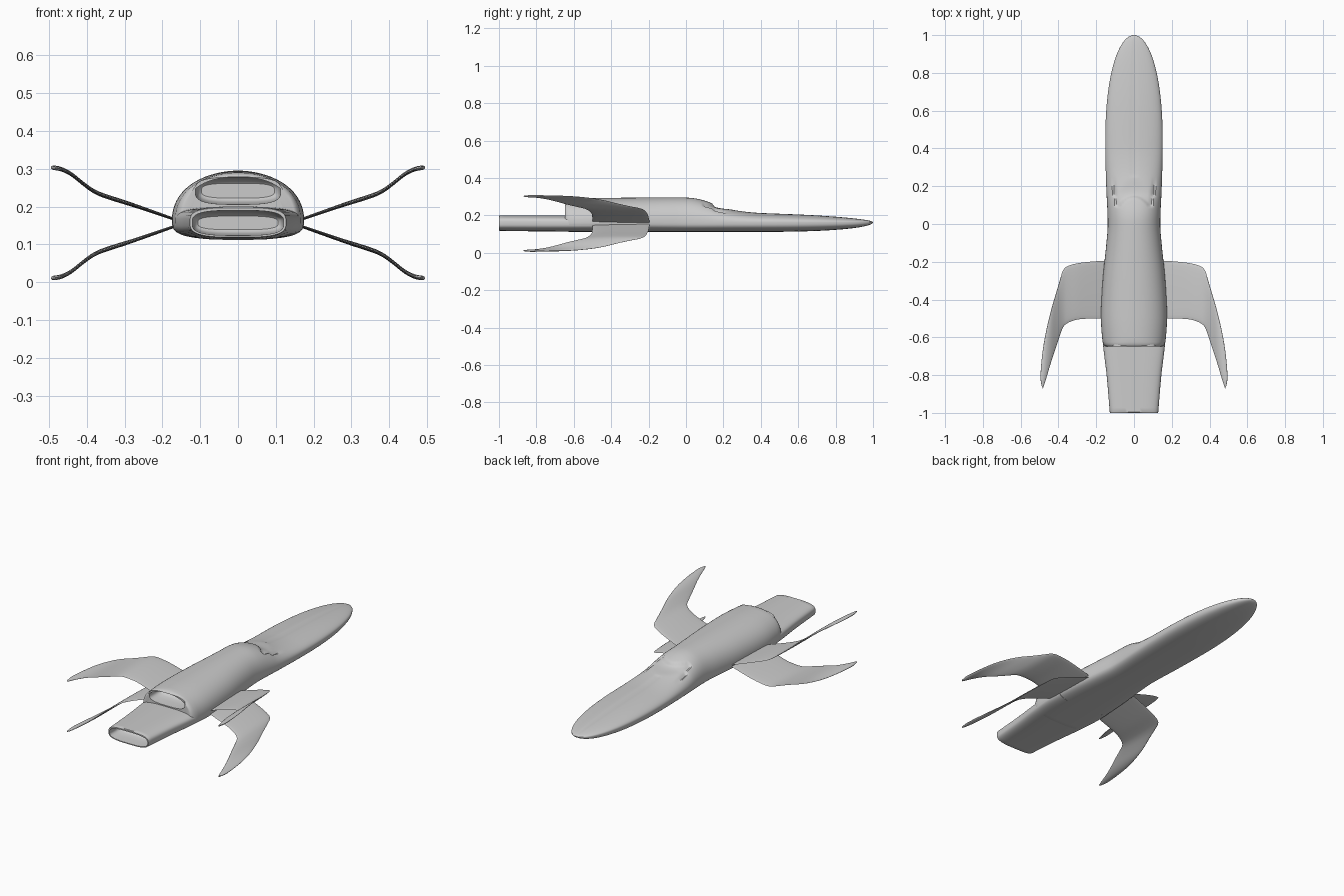
import bpy, bmesh, math

if "Cube" in bpy.data.objects:
    bpy.data.objects.remove(bpy.data.objects["Cube"])

N = 64


def interp(table, t, k=1):
    """Smooth interpolation of column k against column 0."""
    if t <= table[0][0]:
        return table[0][k]
    if t >= table[-1][0]:
        return table[-1][k]
    i = max(j for j in range(len(table) - 1) if table[j][0] <= t)

    def slope(j):
        a, b = max(j - 1, 0), min(j + 1, len(table) - 1)
        return (table[b][k] - table[a][k]) / (table[b][0] - table[a][0])
    h = table[i + 1][0] - table[i][0]
    s = (t - table[i][0]) / h
    return ((2*s**3 - 3*s*s + 1) * table[i][k] + (s**3 - 2*s*s + s) * h * slope(i)
            + (3*s*s - 2*s**3) * table[i + 1][k] + (s**3 - s*s) * h * slope(i + 1))


def smooth(t):
    t = min(max(t, 0), 1)
    return t * t * (3 - 2 * t)


def ring(y, w, zb, zm, zt, n_top, n_bot):
    """Cross-section with separate upper and lower superellipse halves."""
    pts = []
    for i in range(N):
        a = 2 * math.pi * i / N
        c, s = math.cos(a), math.sin(a)
        n = n_top if s >= 0 else n_bot
        h = zt - zm if s >= 0 else zm - zb
        pts.append((math.copysign(abs(c) ** (2 / n), c) * w, y,
                    zm + math.copysign(abs(s) ** (2 / n), s) * h))
    return pts


def loft(name, rings):
    bm = bmesh.new()
    vs = [[bm.verts.new(p) for p in r] for r in rings]
    n = len(vs[0])
    for a, b in zip(vs, vs[1:]):
        for i in range(n):
            j = (i + 1) % n
            bm.faces.new((a[i], a[j], b[j], b[i]))
    bm.faces.new(vs[0])
    bm.faces.new(vs[-1])
    bmesh.ops.recalc_face_normals(bm, faces=bm.faces)
    me = bpy.data.meshes.new(name)
    bm.to_mesh(me)
    bm.free()
    ob = bpy.data.objects.new(name, me)
    bpy.context.collection.objects.link(ob)
    bpy.ops.object.select_all(action='DESELECT')
    ob.select_set(True)
    bpy.context.view_layer.objects.active = ob
    bpy.ops.object.shade_smooth_by_angle(angle=math.radians(35))
    return ob


def recess(y, depth, w, z, h, n):
    """Rounded nozzle mouth, listed from its floor out to its rim."""
    steps = ((1, .55), (.95, .72), (.8, .86), (.5, .95), (.15, .99), (0, 1))
    return [ring(y + depth * d, w - h * (1 - s), z - h * s, z, z + h * s, n, n)
            for d, s in steps]


WIDTH = [(-1, .129), (-.8, .146), (-.64, .165), (-.5, .175), (-.3, .166),
         (-.1, .146), (0, .139), (.2, .147), (.4, .152), (1, .152)]
TOP = [(-.66, .289), (-.5, .293), (0, .295), (.06, .289), (.12, .272), (.17, .250),
       (.22, .236), (.3, .222), (.4, .213), (.7, .204), (1, .195)]


# Main hull: nose, windshield hollow, raised back and upper nozzle
def hull_ring(y):
    nose = math.sqrt(max(1 - max((y - .4) / .6, 0) ** 2.4, 1e-5))
    zm = .163
    pts = ring(y, interp(WIDTH, y) * nose, zm - .051 * nose, zm,
               zm + (interp(TOP, y) - zm) * nose, 2.15, 2.9)
    out = []
    for x, yy, z in pts:
        if z > zm + .01:
            if abs(x) < .112:
                edge = .14 - .065 * (x / .09) ** 2 if abs(x) < .09 else .075 + (abs(x) - .09) * 4.5
                d = y - edge
                z -= .011 * smooth(d / .012) * (1 - smooth(d / .11))
            if abs(x) < .004 and y > .25:
                z -= .003 * nose
        out.append((x, yy, z))
    return out


ys = [-.625 + i * .025 for i in range(26)]
ys += [.02 + i * .006 for i in range(40)]
ys += [.27 + i * .025 for i in range(22)]
ys += [.82 + .18 * math.sin(math.pi / 2 * i / 14) for i in range(1, 15)]
rear = []
for y, s in ((-.648, .92), (-.645, .955), (-.637, .985)):
    rear.append(ring(y, .163 * s, .115, .163, .163 + .126 * s, 2.3, 2.9))
loft("hull", recess(-.648, .1, .113, .242, .036, 3.2) + rear + [hull_ring(y) for y in ys])

# Flat tail duct with the lower nozzle
tail = [ring(-1, .127, .119, .158, .197, 3.4, 3.2)]
for i in range(25):
    y = -.996 + i * .024
    tail.append(ring(y, interp(WIDTH, y) - .001, interp([(-1, .117), (-.6, .113), (0, .113)], y),
                     .158, .2, 3.2, 3))
loft("tail_duct", recess(-1, .1, .121, .157, .033, 3.2) + tail)

# Four swept wings: leading x, y and trailing x, y along the span
SPAN = [(0, .12, -.195, .12, -.5), (1, .17, -.195, .17, -.5), (2, .28, -.205, .28, -.503),
        (3, .35, -.222, .33, -.515), (4, .375, -.245, .36, -.53), (5, .389, -.285, .377, -.55),
        (6, .408, -.35, .392, -.59), (7, .44, -.46, .41, -.645), (8, .472, -.6, .44, -.735),
        (9, .489, -.72, .461, -.805), (10, .495, -.81, .476, -.853), (11, .490, -.855, .483, -.87)]
RISE = [(.12, .150), (.17, .167), (.28, .205), (.36, .231), (.385, .243), (.41, .261),
        (.44, .285), (.46, .296), (.475, .301), (.5, .304)]
MID = .157
M = 12
sections = []
for i in range(45):
    t = i / 4
    lx, ly, tx, ty = (interp(SPAN, t, k) for k in (1, 2, 3, 4))
    thick = .006 * min(1, .4 + t / 4) * (1 if t < 10 else 1 - .5 * (t - 10))
    sec = []
    for j in range(2 * M):
        a = math.pi * j / M
        u = .5 - .5 * math.cos(a)
        x, y = lx + (tx - lx) * u, ly + (ty - ly) * u
        sec.append((x, y, interp(RISE, x) - MID + thick * math.sin(a)))
    sections.append(sec)
wings = loft("wings", sections)
wings.location.z = MID
mirror = wings.modifiers.new("four_way", 'MIRROR')
mirror.use_axis = (True, False, True)
mirror.use_mirror_merge = False
